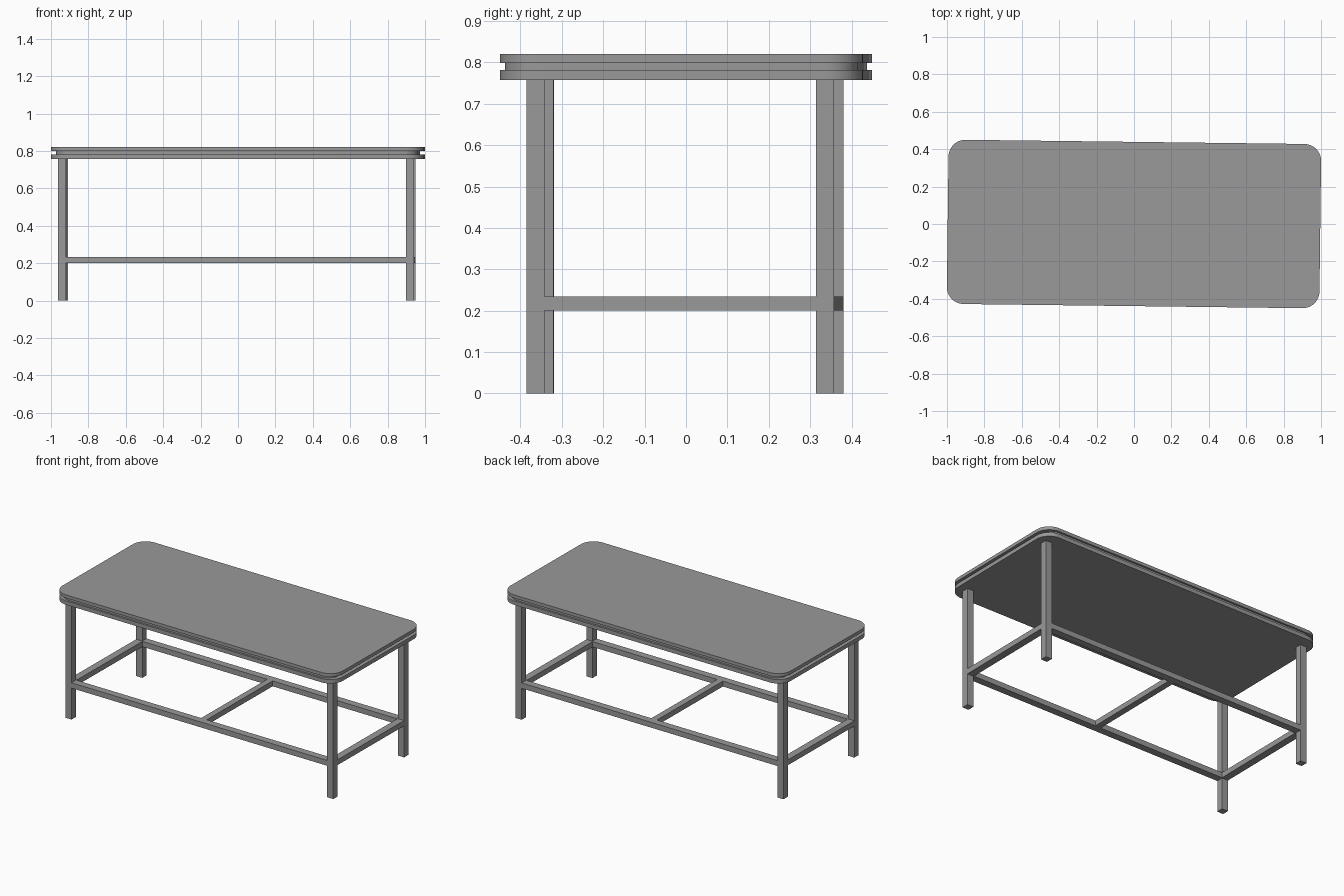
import bpy, bmesh
from math import radians
from mathutils import Matrix

cube = bpy.data.objects.get("Cube")
if cube:
    bpy.data.objects.remove(cube, do_unlink=True)

GREY = (0.32, 0.32, 0.32, 1.0)
grey = bpy.data.materials.new("plain_grey")
grey.use_nodes = True
grey.diffuse_color = GREY
grey.node_tree.nodes["Principled BSDF"].inputs["Base Color"].default_value = GREY

# The whole table stands turned very slightly about the vertical axis
TURN = Matrix.Rotation(radians(-0.7), 4, "Z")


def block(name, low, high, corner=0.0):
    """Box between two opposite corners, with optional rounded upright edges."""
    bm = bmesh.new()
    bmesh.ops.create_cube(bm, size=1.0)
    for v in bm.verts:
        v.co = [h if c > 0 else l for c, l, h in zip(v.co, low, high)]
    if corner:
        upright = [e for e in bm.edges
                   if abs(e.verts[0].co.z - e.verts[1].co.z) > 0.001]
        bmesh.ops.bevel(bm, geom=upright, offset=corner, segments=10,
                        profile=0.5, affect="EDGES")
    bm.transform(TURN)
    mesh = bpy.data.meshes.new(name)
    bm.to_mesh(mesh)
    bm.free()
    mesh.materials.append(grey)
    obj = bpy.data.objects.new(name, mesh)
    bpy.context.collection.objects.link(obj)
    if corner:
        bpy.ops.object.select_all(action="DESELECT")
        obj.select_set(True)
        bpy.context.view_layer.objects.active = obj
        bpy.ops.object.shade_smooth_by_angle(angle=radians(30))
    return obj


# Table top: two slabs with a recessed layer between them
def slab(name, half_x, half_y, bottom, top, corner):
    block(name, (-half_x, -half_y, bottom), (half_x, half_y, top), corner)


slab("lower_slab", 0.996, 0.439, 0.757, 0.782, 0.09)
slab("recessed_layer", 0.968, 0.427, 0.782, 0.799, 0.08)
slab("upper_slab", 0.996, 0.439, 0.799, 0.82, 0.09)

# Outer limits of the frame, and its section sizes
X0, X1 = -0.957, 0.945
Y0, Y1 = -0.374, 0.369
LEG, RAIL = 0.043, 0.046
RAIL_LOW, RAIL_HIGH = 0.2, 0.234

# Legs
for side, x in (("right", X0), ("left", X1 - LEG)):
    for end, y in (("front", Y0), ("back", Y1 - LEG)):
        block(f"{end}_{side}_leg", (x, y, 0), (x + LEG, y + LEG, 0.757))

# Long rails, running between the outer faces of the legs
for end, y in (("front", Y0), ("back", Y1 - RAIL)):
    block(f"{end}_rail", (X0, y, RAIL_LOW), (X1, y + RAIL, RAIL_HIGH))

# Side rails and the middle stretcher, fitted between the long rails
MID = (X0 + X1) / 2
for name, x, width in (("right_rail", X0, RAIL),
                       ("left_rail", X1 - RAIL, RAIL),
                       ("middle_stretcher", MID - 0.02, 0.04)):
    block(name, (x, Y0 + RAIL, RAIL_LOW), (x + width, Y1 - RAIL, RAIL_HIGH))
